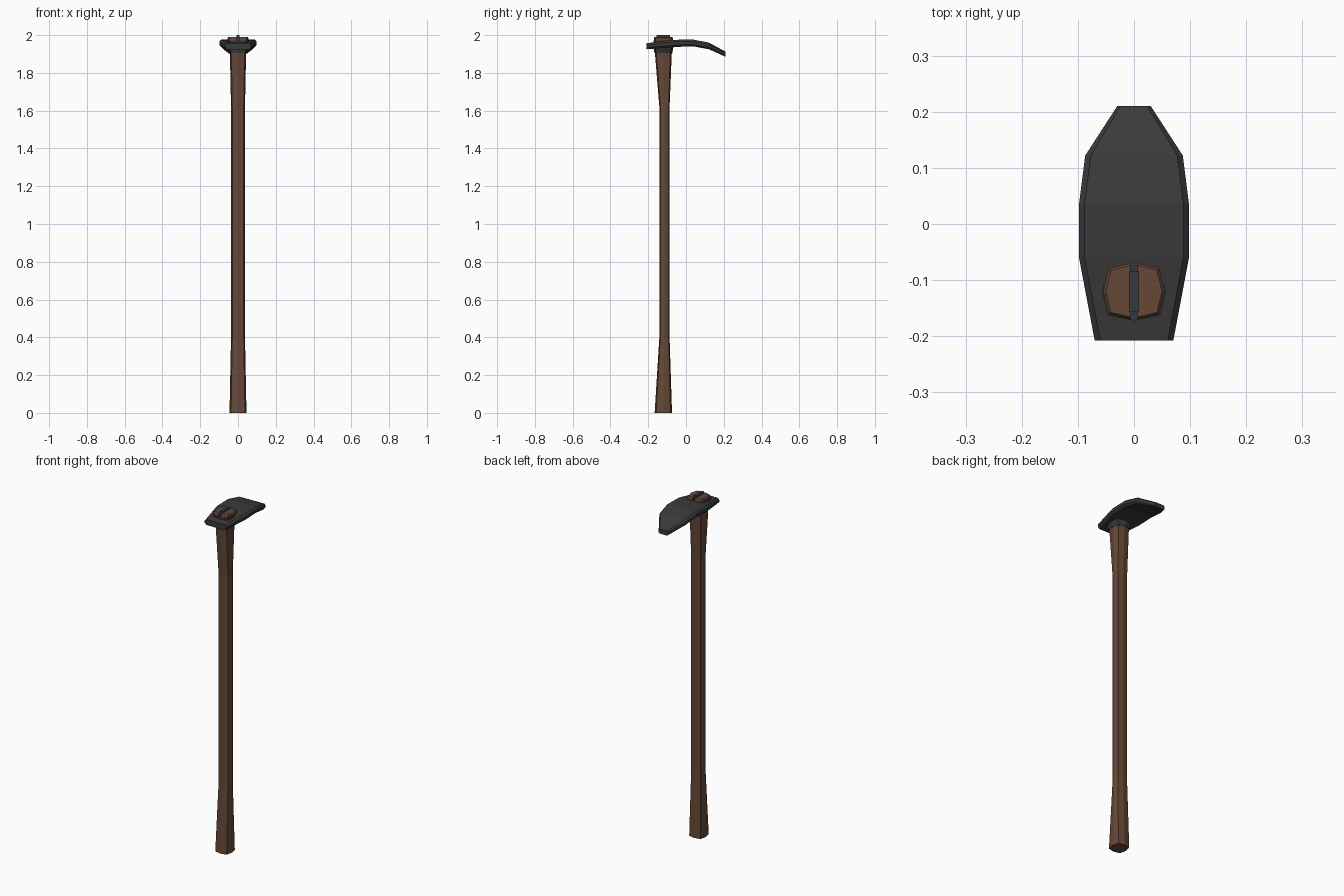
import bpy, bmesh

cube = bpy.data.objects.get("Cube")
if cube:
    bpy.data.objects.remove(cube, do_unlink=True)


def material(name, rgb):
    m = bpy.data.materials.new(name)
    m.use_nodes = True
    m.diffuse_color = (*rgb, 1)
    m.node_tree.nodes["Principled BSDF"].inputs["Base Color"].default_value = (*rgb, 1)
    return m


WOOD = material("brown wood", (0.13, 0.065, 0.038))
IRON = material("dark iron", (0.042, 0.042, 0.043))
CENTRE = -0.12


def loft(name, rings, mat):
    """Skin a list of equal-length closed rings and cap both ends."""
    bm = bmesh.new()
    loops = [[bm.verts.new(p) for p in ring] for ring in rings]
    n = len(loops[0])
    for a, b in zip(loops, loops[1:]):
        for i in range(n):
            j = (i + 1) % n
            bm.faces.new((a[i], a[j], b[j], b[i]))
    bm.faces.new(loops[0][::-1])
    bm.faces.new(loops[-1])
    bmesh.ops.recalc_face_normals(bm, faces=bm.faces)
    mesh = bpy.data.meshes.new(name)
    bm.to_mesh(mesh)
    bm.free()
    mesh.materials.append(mat)
    obj = bpy.data.objects.new(name, mesh)
    bpy.context.collection.objects.link(obj)
    return obj


def octagon(rx, ry, z, cy=CENTRE):
    """Squarish eight-sided ring with corners on both axes."""
    k = 0.82
    unit = [(1, 0), (k, k), (0, 1), (-k, k), (-1, 0), (-k, -k), (0, -1), (k, -k)]
    return [(rx * x, cy + ry * y, z) for x, y in unit]


# Handle, flared at the foot and below the head
loft("handle", [octagon(rx, ry, z, cy) for rx, ry, z, cy in [
    (0.045, 0.046, 0, CENTRE), (0.037, 0.027, 0.4, -0.114),
    (0.037, 0.027, 1.62, -0.114), (0.043, 0.045, 1.91, CENTRE),
    (0.043, 0.045, 1.96, CENTRE)]], WOOD)

# Curved head: bevelled cross-sections (y, half width, bottom z, top z)
sections = [(-0.208, 0.07, 1.925, 1.957), (-0.06, 0.098, 1.937, 1.975),
            (0.035, 0.098, 1.941, 1.977), (0.122, 0.087, 1.925, 1.96),
            (0.21, 0.03, 1.885, 1.912)]


def head_ring(y, w, low, high):
    c = min(0.01, w * 0.2)
    half = [(w - c, low), (w, low + c), (w, high - c), (w - c, high)]
    return [(x, y, z) for x, z in half] + [(-x, y, z) for x, z in half[::-1]]


loft("head", [head_ring(*s) for s in sections], IRON)

# Collars around the eye, below and above the head
loft("lower_collar", [octagon(0.045, 0.047, 1.905), octagon(0.058, 0.054, 1.94)], IRON)
loft("upper_collar", [octagon(0.057, 0.052, 1.95), octagon(0.057, 0.052, 1.972)], IRON)


# Split end of the handle, one half on each side of the slot
def plug_half(side, rx, ry, z):
    half = [(0.006, -ry), (0.82 * rx, -0.82 * ry), (rx, 0),
            (0.82 * rx, 0.82 * ry), (0.006, ry)]
    return [(side * x, CENTRE + y, z) for x, y in half]


for side, label in ((1, "left"), (-1, "right")):
    loft("plug_" + label, [plug_half(side, rx, ry, z) for rx, ry, z in [
        (0.055, 0.05, 1.95), (0.055, 0.05, 1.985), (0.05, 0.046, 1.991)]], WOOD)

# Iron wedge driven into the slot
loft("wedge", [[(x, CENTRE + y, z) for x, y in
                [(-0.009, -0.036), (0.009, -0.036), (0.009, 0.036), (-0.009, 0.036)]]
               for z in (1.95, 2.0)], IRON)
